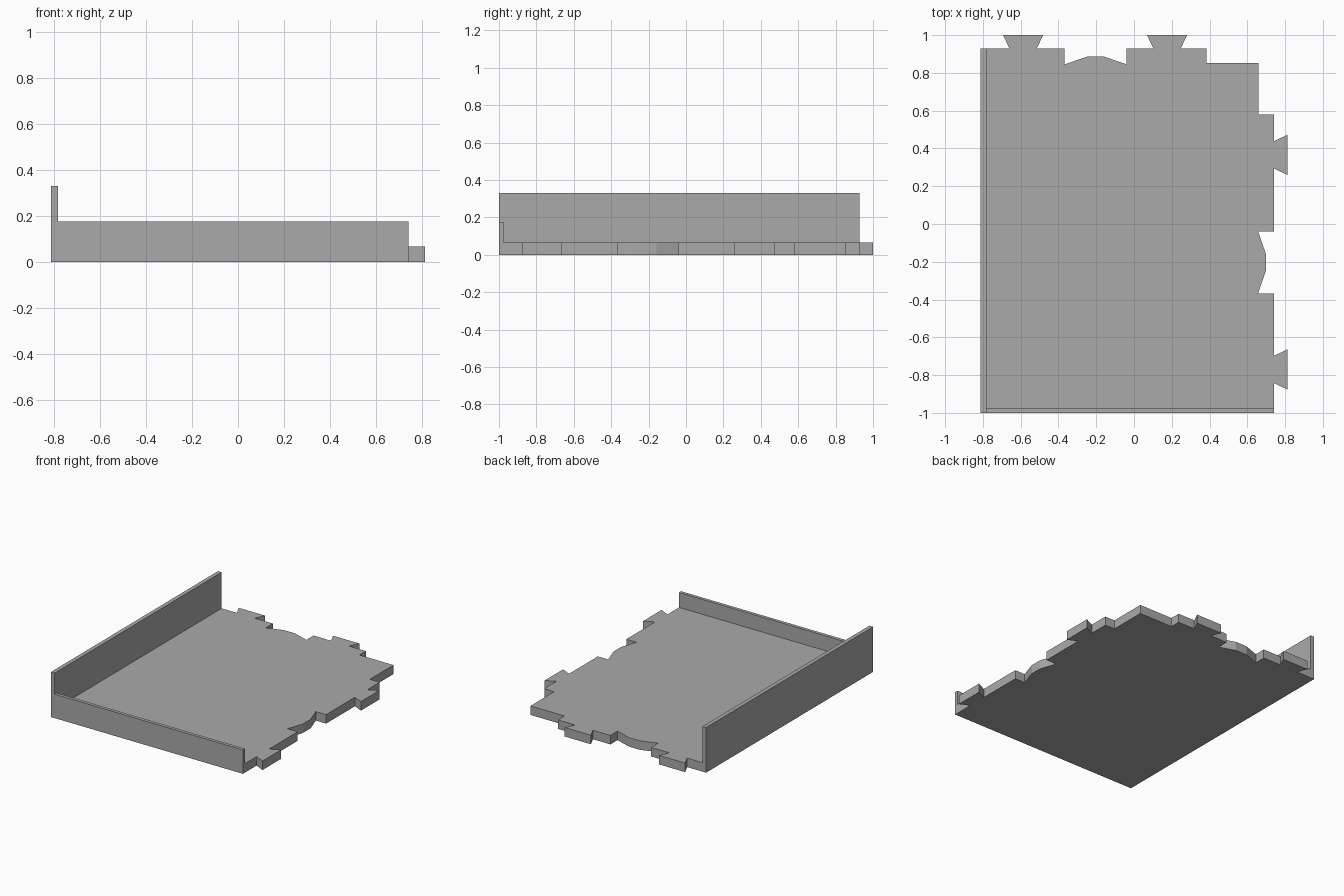
import bpy, bmesh

if "Cube" in bpy.data.objects:
    bpy.data.objects.remove(bpy.data.objects["Cube"])

grey = bpy.data.materials.new("mid grey")
grey.diffuse_color = (0.4, 0.4, 0.4, 1)
grey.use_nodes = True
grey.node_tree.nodes["Principled BSDF"].inputs["Base Color"].default_value = grey.diffuse_color


def prism(name, outline, height):
    """Extrude a flat outline up from the ground."""
    bm = bmesh.new()
    face = bm.faces.new([bm.verts.new((x, y, 0)) for x, y in outline])
    top = bmesh.ops.extrude_face_region(bm, geom=[face])["geom"]
    verts = [g for g in top if isinstance(g, bmesh.types.BMVert)]
    bmesh.ops.translate(bm, verts=verts, vec=(0, 0, height))
    bmesh.ops.recalc_face_normals(bm, faces=bm.faces)
    mesh = bpy.data.meshes.new(name)
    bm.to_mesh(mesh)
    bm.free()
    mesh.materials.append(grey)
    obj = bpy.data.objects.new(name, mesh)
    bpy.context.collection.objects.link(obj)
    return obj


def rect(x0, x1, y0, y1):
    return [(x0, y0), (x1, y0), (x1, y1), (x0, y1)]


# Connector profiles as (distance along edge, distance outward), about the centre
def tab(c):
    return [(c - 0.072, 0), (c - 0.106, 0.072), (c + 0.106, 0.072), (c + 0.072, 0)]


def notch(c):
    return [(c - 0.164, 0), (c - 0.164, -0.083), (c - 0.045, -0.042),
            (c + 0.045, -0.042), (c + 0.164, -0.083), (c + 0.164, 0)]


L, R, F, B = -0.812, 0.74, -1.0, 0.928
WALL_X, WALL_Y = -0.782, -0.976

# Right edge runs front to back, back edge runs right to left
right_edge = [(R + out, s) for s, out in tab(-0.77) + notch(-0.203) + tab(0.366)]
back_edge = [(s, B + out) for s, out in
             reversed(tab(-0.587) + notch(-0.203) + tab(0.175))]

# Stepped corner where the two edges meet
corner = [(R, 0.58), (0.66, 0.58), (0.66, 0.853), (0.385, 0.853), (0.385, B)]

floor = [(WALL_X, WALL_Y), (R, WALL_Y)] + right_edge + corner + back_edge + [(WALL_X, B)]
prism("floor_tile", floor, 0.066)

# Walls along the left and front
prism("tall_left_wall", rect(L, WALL_X, F, B), 0.33)
prism("low_front_wall", rect(WALL_X, R, F, WALL_Y), 0.175)
